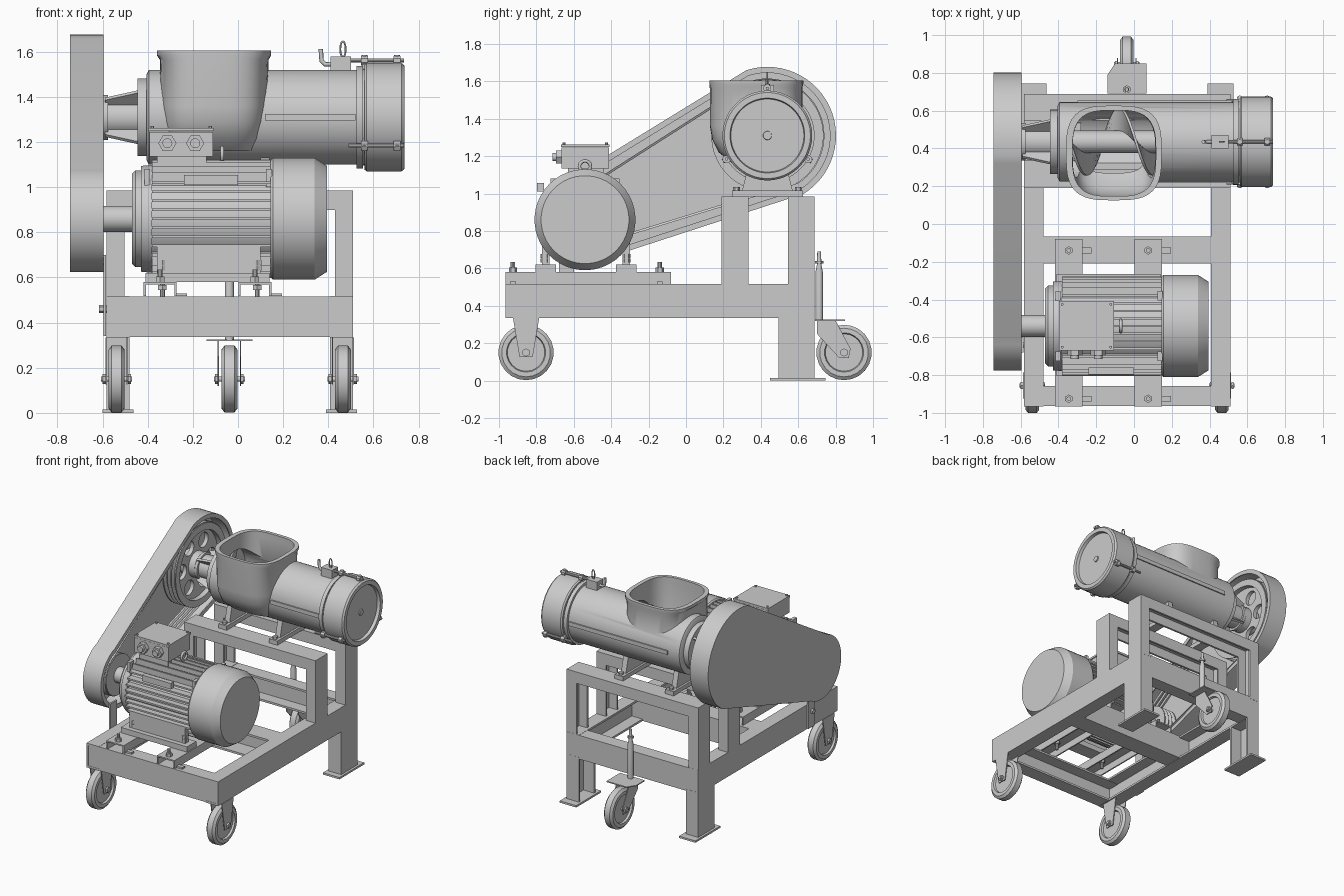
import bpy, bmesh
from math import sin, cos, pi, acos, atan2, hypot, sqrt, copysign

if "Cube" in bpy.data.objects:
    bpy.data.objects.remove(bpy.data.objects["Cube"])

# ---------- helpers ----------
def finish(name, bm):
    bmesh.ops.recalc_face_normals(bm, faces=bm.faces)
    me = bpy.data.meshes.new(name)
    bm.to_mesh(me)
    bm.free()
    ob = bpy.data.objects.new(name, me)
    bpy.context.collection.objects.link(ob)
    return ob

def boxes(name, *bounds):
    bm = bmesh.new()
    for b in bounds:
        vs = bmesh.ops.create_cube(bm, size=1)['verts']
        for v in vs:
            v.co = [b[2*i] + (v.co[i] + .5) * (b[2*i+1] - b[2*i]) for i in range(3)]
    return finish(name, bm)

def loft(name, rings, caps=True, closed=False):
    bm = bmesh.new()
    rs = [[bm.verts.new(p) for p in r] for r in rings]
    n = len(rs[0])
    pairs = list(zip(rs, rs[1:])) + ([(rs[-1], rs[0])] if closed else [])
    for a, b in pairs:
        for i in range(n):
            bm.faces.new((a[i], a[(i+1) % n], b[(i+1) % n], b[i]))
    if caps and not closed:
        bm.faces.new(rs[0])
        bm.faces.new(rs[-1])
    return finish(name, bm)

def lathe(name, prof, c, axis='x', n=40, closed=False):
    k = 'xyz'.index(axis)
    rings = []
    for a, r in prof:
        ring = []
        for i in range(n):
            t = 2*pi*(i + .5)/n
            p = list(c)
            p[k] = a
            p[(k+1) % 3] += r*cos(t)
            p[(k+2) % 3] += r*sin(t)
            ring.append(p)
        rings.append(ring)
    return loft(name, rings, closed=closed)

def cyl(name, c, r, a0, a1, axis='x', n=24):
    return lathe(name, [(a0, r), (a1, r)], c, axis, n)

def prism_x(name, pts, x0, x1):
    return loft(name, [[(x, y, z) for y, z in pts] for x in (x0, x1)])

def channel(name, b, web, flange, t=.015):
    """C-section inside bounds b: web = bound index of the web face, flange = flange axis."""
    parts = []
    for idx in (web, 2*flange, 2*flange + 1):
        q = list(b)
        q[idx ^ 1] = q[idx] + (t if idx % 2 == 0 else -t)
        parts.append(q)
    return boxes(name, *parts)

def boolean(ob, other, op):
    m = ob.modifiers.new('cut', 'BOOLEAN')
    m.operation, m.object, m.solver = op, other, 'EXACT'
    bpy.context.view_layer.objects.active = ob
    bpy.ops.object.modifier_apply(modifier=m.name)
    bpy.data.objects.remove(other)

def tube(name, pts, r):
    cu = bpy.data.curves.new(name, 'CURVE')
    cu.dimensions, cu.bevel_depth, cu.bevel_resolution, cu.use_fill_caps = '3D', r, 2, True
    s = cu.splines.new('POLY')
    s.points.add(len(pts) - 1)
    for p, q in zip(s.points, pts):
        p.co = (*q, 1)
    ob = bpy.data.objects.new(name, cu)
    bpy.context.collection.objects.link(ob)

PY, PZ, MY, MZ = .435, 1.31, -.54, .86      # pump axis, motor axis
P, M = (0, PY, PZ), (0, MY, MZ)

# ---------- base frame of channels ----------
for s, x0, x1, w in (('left', -.583, -.48, 0), ('right', .407, .51, 1)):
    out = (x0, x0 + .08) if w == 0 else (x1 - .08, x1)
    channel(f'{s}_base_rail', (x0, x1, -.965, .688, .335, .517), w, 2)
    channel(f'{s}_rear_leg', (x0, x1, .495, .688, .012, .34), w, 1)
    boxes(f'{s}_foot_plate', (x0 - .017, x1 + .017, .45, .745, 0, .014))
    channel(f'{s}_front_post', (*out, .19, .335, .515, .972), w, 1)
    channel(f'{s}_rear_post', (*out, .545, .687, .515, .972), w, 1)
channel('front_base_rail', (-.568, .495, -.963, -.857, .337, .515), 2, 2)
channel('rear_base_rail', (-.568, .495, .585, .687, .337, .515), 3, 2)
channel('middle_base_rail', (-.568, .495, -.21, -.065, .337, .515), 3, 2)
channel('front_top_rail', (-.583, .51, .19, .335, .9, .985), 5, 1)
channel('rear_top_rail', (-.583, .51, .545, .687, .9, .985), 5, 1)

# ---------- casters ----------
def wheel(name, x, y, z=.15):
    lathe(name + '_wheel', [(x-.022, .02), (x-.022, .1), (x-.036, .105), (x-.036, .13), (x-.022, .148),
                            (x+.022, .148), (x+.036, .13), (x+.036, .105), (x+.022, .1), (x+.022, .02)],
          (0, y, z), n=22)
    cyl(name + '_axle', (0, y, z), .012, x-.068, x+.068, n=12)
    for s in (-1, 1):
        cyl(name + '_axle_nut', (0, y, z), .022, x+s*.05, x+s*.063, n=6)

for s, x in (('left', -.538), ('right', .465)):
    wheel(f'{s}_front', x, -.855)
    for k in (-.049, .043):
        prism_x(f'{s}_front_fork', [(-.925, .335), (-.785, .335), (-.82, .125), (-.89, .125)], x+k, x+k+.006)
wheel('rear', -.038, .845)
for k in (-.052, .046):
    prism_x('rear_fork', [(.70, .32), (.8, .32), (.88, .17), (.87, .12), (.82, .12), (.70, .25)],
            -.038+k, -.038+k+.006)
loft('rear_caster_plate', [[(x, y, z) for x, y in ((-.14, .69), (.065, .69), (.065, .85), (-.1, .85), (-.14, .79))]
                           for z in (.318, .326)])
lathe('rear_caster_jack', [(.326, .02), (.58, .02), (.62, .012), (.69, .01)], (-.038, .712, 0), 'z', 14)
cyl('jack_nut', (-.038, .712, 0), .022, .625, .64, 'z', 6)

# ---------- motor slide rails and bolts ----------
for i, x in enumerate((-.345, .075)):
    channel(f'slide_rail_{i+1}', (x-.073, x+.073, -.965, -.08, .517, .58), 5, 0, .01)
    for y in (-.925, -.14):
        cyl('rail_bolt', (x, y, 0), .012, .575, .635, 'z', 10)
        cyl('rail_nut', (x, y, 0), .022, .58, .605, 'z', 6)
        boxes('rail_clip', (x+.073, x+.12, y-.015, y+.015, .517, .53))
    for y in (-.755, -.318):
        cyl('foot_stud', (x+.01, y, 0), .011, .5, .71, 'z', 10)
        for z in (.545, .63, .655):
            cyl('foot_nut', (x+.01, y, 0), .022, z, z+.022, 'z', 6)

# ---------- motor ----------
lathe('motor_fan_cowl', [(.145, .262), (.155, .27), (.34, .27), (.395, .235)], M, n=44)
cyl('motor_core', M, .222, -.39, .15, n=40)
fins = []
for i in range(-4, 5):
    k = i*.04
    h = sqrt(.262**2 - k*k)
    fins += [(-.38, .145, MY-h, MY+h, MZ+k-.006, MZ+k+.006), (-.38, .145, MY+k-.006, MY+k+.006, MZ-h, MZ+h)]
boxes('motor_fins', *fins)
lathe('motor_end_bell', [(-.47, .1), (-.47, .2), (-.455, .215), (-.43, .215), (-.43, .235), (-.38, .24)], M)
cyl('motor_shaft', M, .058, -.66, -.46)
for y in (-.75, -.32):
    boxes('motor_foot', (-.41, .14, y-.055, y+.055, .58, .62), (-.36, .1, y-.02, y+.02, .62, .74))
boxes('blank_plate', (-.24, 0, -.797, -.76, 1.01, 1.055))
for y in (-.7, -.38):
    for x in (-.415, .125):
        boxes('motor_tie_lug', (x, x+.025, y-.025, y+.025, 1.0, 1.08))
# terminal box with cable glands
boxes('terminal_box_base', (-.36, -.14, -.63, -.44, 1.06, 1.14))
boxes('terminal_box', (-.393, -.11, -.665, -.412, 1.135, 1.245))
boxes('terminal_box_lid', (-.397, -.106, -.669, -.408, 1.248, 1.263))
for x in (-.38, -.123):
    for y in (-.652, -.425):
        cyl('lid_screw', (x, y, 0), .008, 1.26, 1.272, 'z', 8)
for x in (-.313, -.19):
    cyl('cable_gland_nut', (x, 0, 1.195), .04, -.695, -.66, 'y', 6)
    cyl('cable_gland', (x, 0, 1.195), .022, -.715, -.69, 'y', 14)
tube('lifting_eye', [(-.07, MY+.03*cos(t*pi/6), 1.145+.03*sin(t*pi/6)) for t in range(13)], .009)

# ---------- belt guard (open towards the machine) ----------
def belt_outline(R, r, n=28):
    dy, dz = PY-MY, PZ-MZ
    th, a = atan2(dz, dy), acos((R-r)/hypot(dy, dz))
    big = [th - a + 2*a*i/n for i in range(n+1)]
    small = [th + a + (2*pi - 2*a)*i/n for i in range(n+1)]
    return ([(PY+R*cos(t), PZ+R*sin(t)) for t in big] + [(MY+r*cos(t), MZ+r*sin(t)) for t in small])

def belt_loft(name, spec, closed):
    return loft(name, [[(x, y, z) for y, z in belt_outline(R, r)] for x, R, r in spec], closed=closed)

belt_loft('belt_guard', [(-.595, .335, .205), (-.595, .367, .237), (-.745, .367, .237), (-.738, .36, .23),
                         (-.603, .36, .23), (-.603, .335, .205)][1:3] + [(-.745, .36, .23)], False).name = 'guard_tmp'
bpy.data.objects.remove(bpy.data.objects['guard_tmp'])
belt_loft('belt_guard_rim', [(-.595, .335, .205), (-.595, .367, .237), (-.745, .367, .237), (-.745, .36, .23),
                             (-.603, .36, .23), (-.603, .335, .205)], True)
belt_loft('belt_guard_cover', [(-.745, .362, .232), (-.738, .362, .232)], False)
boxes('guard_strap', (-.597, -.584, -.68, -.6, .34, .7))
cyl('guard_strap_bolt', (0, -.64, .46), .018, -.615, -.57, n=6)
for i in range(3):
    x = -.705 + i*.032
    belt_loft(f'belt_{i+1}', [(x, .292, .142), (x-.008, .305, .155), (x+.022, .305, .155), (x+.014, .292, .142)], True)

# pulleys
def grooves(R, inner):
    prof = [(-.72, inner), (-.72, R)]
    for i in range(3):
        x = -.705 + i*.032
        prof += [(x-.008, R), (x, R-.025), (x+.014, R-.025), (x+.022, R)]
    return prof + [(-.612, R), (-.612, inner)]
lathe('large_pulley_rim', grooves(.3, .25), P, n=48, closed=True)
web = cyl('large_pulley_web', P, .255, -.68, -.65, n=48)
for i in range(6):
    t = i*pi/3
    boolean(web, cyl('hole', (0, PY+.17*cos(t), PZ+.17*sin(t)), .055, -.8, -.5), 'DIFFERENCE')
cyl('large_pulley_hub', P, .095, -.72, -.6)
lathe('small_pulley', grooves(.15, .05), M, n=36)

# ---------- bearing bracket ----------
cyl('bearing_sleeve', P, .085, -.6, -.43)
cyl('bearing_flange', P, .172, -.445, -.395, n=40)
lathe('bearing_collar', [(-.595, .1), (-.575, .1)], P)
for a in (.25, .75, 1.25, 1.75):
    c, s = cos(a*pi), sin(a*pi)
    rib = [(-.59, .08), (-.59, .115), (-.445, .16), (-.445, .08)]
    loft('bearing_rib', [[(x, PY+r*c-k*s, PZ+r*s+k*c) for x, r in rib] for k in (-.008, .008)])

# ---------- pump housing with hopper ----------
def hopper(name, spec, d):
    rings = []
    for z, x0, x1, y0, y1 in spec:
        ring = []
        for i in range(40):
            t = 2*pi*i/40
            f = [copysign(abs(v)**.62, v) for v in (cos(t), sin(t))]
            ring.append(((x0+x1)/2 + ((x1-x0)/2 - d)*f[0], (y0+y1)/2 + ((y1-y0)/2 - d)*f[1], z))
        rings.append(ring)
    return loft(name, rings)
top, neck = (-.36, .147, .125, .627), (-.346, .136, .127, .622)
low = [(1.36, -.343, .128, .128, .622), (1.29, -.335, .12, .14, .62), (1.22, -.325, .105, .175, .61),
       (1.16, -.31, .09, .25, .58)]
housing = lathe('pump_housing', [(-.405, .19), (-.395, .21), (.53, .21)], P, n=56)
boolean(housing, hopper('hopper_outer', [(1.605, *top), (1.585, *top), (1.565, *neck)] + low, 0), 'UNION')
boolean(housing, hopper('hopper_inner', [(1.65, *neck), (1.565, *neck)] + low, .02), 'DIFFERENCE')
boolean(housing, cyl('bore', P, .188, -.375, .51, n=48), 'DIFFERENCE')
for s in (-1, 1):
    y = PY + s*.21
    boxes('housing_side_strip', (.12 if s < 0 else -.3, .52, y-.008, y+.008, PZ-.015, PZ+.015))

# feed screw
cyl('screw_shaft', P, .06, -.39, .5)
rings = []
for i in range(81):
    t, x = i/80*2.4*2*pi + 1.2, -.36 + .84*i/80
    rings.append([(x+k, PY+r*cos(t), PZ+r*sin(t)) for k, r in ((-.007, .05), (-.007, .178), (.007, .178), (.007, .05))])
loft('screw_flight', rings)

# saddles
for x in (-.3, .12):
    prism_x('pump_saddle', [(.30, 1.015), (.57, 1.015), (.535, 1.16), (.335, 1.16)], x-.02, x+.02)
    boxes('saddle_foot', (x-.035, x+.035, .245, .625, .985, 1.017))
    for y in (.27, .6):
        cyl('saddle_bolt', (x, y, 0), .018, 1.01, 1.035, 'z', 6)

# ---------- outlet end and clamps ----------
cyl('outlet_flange', P, .228, .525, .553, n=56)
lathe('outlet_cap', [(.56, .1), (.56, .232), (.57, .24), (.725, .24), (.737, .23), (.737, .2), (.715, .195), (.715, .03)],
      P, n=56)
cyl('outlet_gap_ring', P, .215, .54, .57, n=48)
lathe('cap_centre', [(.71, .025), (.722, .022)], P, n=16)
for a in (90, 210, 330):
    t = a*pi/180
    def at(r): return (0, PY+r*cos(t), PZ+r*sin(t))
    cyl('clamp_bolt', at(.252), .009, .49, .735, n=10)
    for x in (.545, .69):
        cyl('clamp_nut', at(.252), .022, x, x+.03, n=8)
        tube('clamp_lug', [(x+.015, *at(.2)[1:]), (x+.015, *at(.275)[1:])], .013)
boxes('safety_switch', (.41, .5, PY-.035, PY+.035, 1.5, 1.58))
tube('switch_cable', [(.42, PY, 1.545), (.385, PY, 1.545), (.37, PY, 1.56), (.367, PY, 1.612)], .01)
tube('switch_ring', [(.465+.012*cos(i*pi/6), PY, 1.612+.035*sin(i*pi/6)) for i in range(13)], .004)

# smooth curved surfaces, keep edges crisp
bpy.ops.object.select_all(action='DESELECT')
for ob in bpy.data.objects:
    if ob.type == 'MESH':
        ob.select_set(True)
        bpy.context.view_layer.objects.active = ob
bpy.ops.object.shade_smooth_by_angle(angle=.55)
